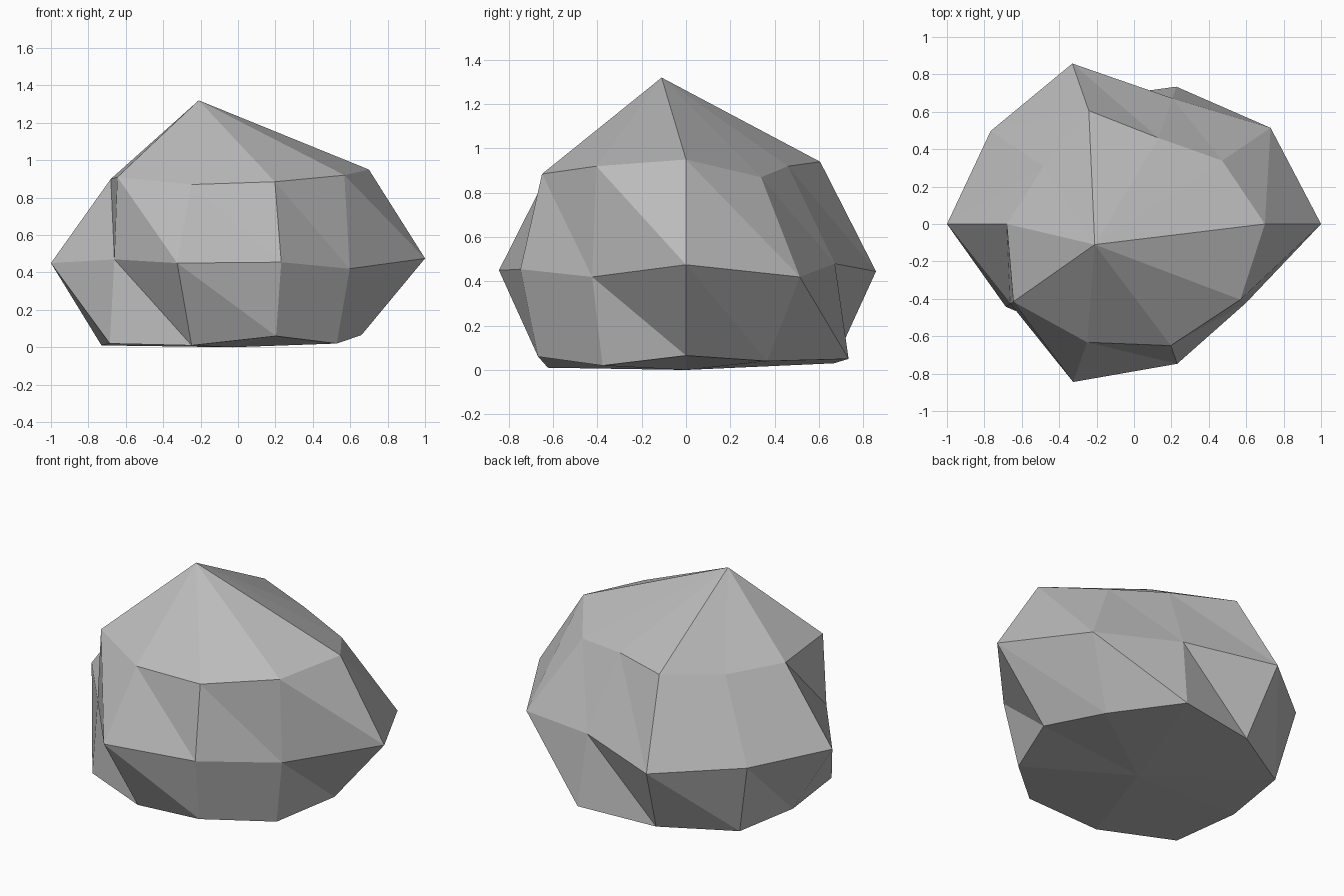
import bpy
import bmesh
from math import cos, sin, tau

if "Cube" in bpy.data.objects:
    bpy.data.objects.remove(bpy.data.objects["Cube"], do_unlink=True)

SIDES = 10
CENTRE_X = -0.03
DEPTH = 0.93

# Rings from the ground up: radius and height of each corner, anticlockwise from +x
lower_radius = [0.69, 0.67, 0.83, 0.755, 0.79, 0.70, 0.81, 0.705, 0.755, 0.69]
lower_height = [0.065, 0.04, 0.05, 0.03, 0.02, 0.01, 0.02, 0.01, 0.06, 0.02]
middle_radius = [1.03, 0.94, 0.76, 0.97, 0.91, 0.97, 0.78, 0.955, 0.845, 0.775]
middle_height = [0.475, 0.42, 0.48, 0.445, 0.46, 0.45, 0.47, 0.45, 0.455, 0.42]
upper_radius = [0.73, 0.62, 0.52, 0.685, 0.56, 0.65, 0.76, 0.715, 0.735, 0.74]
upper_height = [0.95, 0.87, 0.92, 0.94, 0.89, 0.90, 0.91, 0.87, 0.885, 0.92]


def make_material(name, colour):
    mat = bpy.data.materials.new(name)
    mat.use_nodes = True
    mat.diffuse_color = colour
    shader = next(n for n in mat.node_tree.nodes if n.type == "BSDF_PRINCIPLED")
    shader.inputs["Base Color"].default_value = colour
    shader.inputs["Roughness"].default_value = 0.9
    return mat


def add_ring(bm, radii, heights):
    """Place one irregular ring of corners."""
    ring = []
    for i, (radius, height) in enumerate(zip(radii, heights)):
        angle = tau * i / SIDES
        x = CENTRE_X + radius * cos(angle)
        y = DEPTH * radius * sin(angle)
        ring.append(bm.verts.new((x, y, height)))
    return ring


def bridge(bm, below, above):
    """Join two rings with pairs of triangular facets."""
    for i in range(SIDES):
        j = (i + 1) % SIDES
        bm.faces.new((below[i], below[j], above[i]))
        bm.faces.new((below[j], above[j], above[i]))


def cap(bm, ring, tip):
    """Close a ring with a fan of facets meeting at a tip."""
    point = bm.verts.new(tip)
    for i in range(SIDES):
        bm.faces.new((ring[i], ring[(i + 1) % SIDES], point))


# Faceted boulder
bm = bmesh.new()
lower = add_ring(bm, lower_radius, lower_height)
middle = add_ring(bm, middle_radius, middle_height)
upper = add_ring(bm, upper_radius, upper_height)
bridge(bm, lower, middle)
bridge(bm, middle, upper)
cap(bm, upper, (-0.21, -0.11, 1.32))
cap(bm, lower, (CENTRE_X, 0, 0))
bmesh.ops.recalc_face_normals(bm, faces=bm.faces)

mesh = bpy.data.meshes.new("boulder")
bm.to_mesh(mesh)
bm.free()
mesh.materials.append(make_material("stone grey", (0.5, 0.5, 0.5, 1)))
boulder = bpy.data.objects.new("boulder", mesh)
bpy.context.collection.objects.link(boulder)
